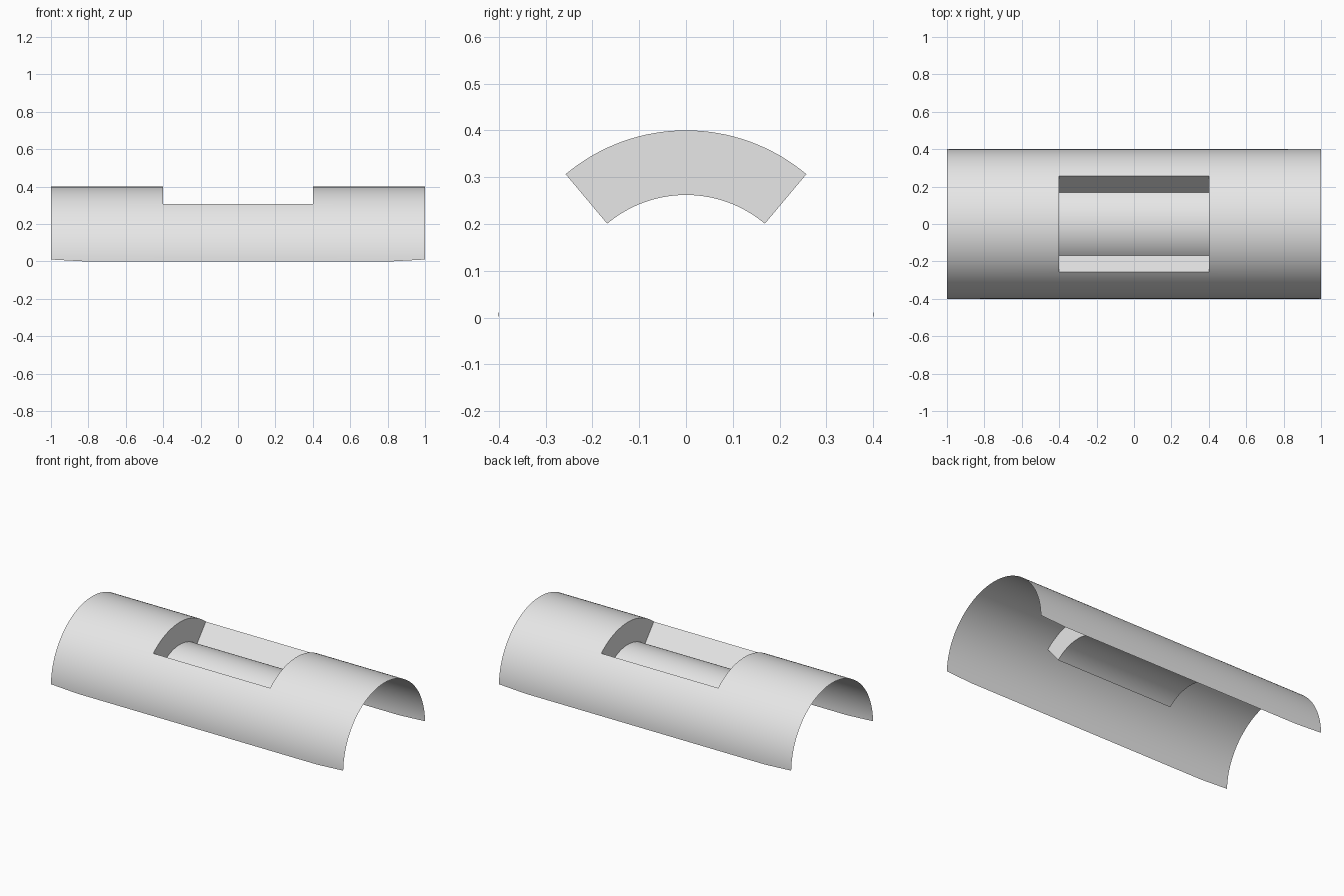
import bpy, bmesh
from math import sin, cos, radians, pi

cube = bpy.data.objects.get("Cube")
if cube:
    bpy.data.objects.remove(cube, do_unlink=True)

OUTER, INNER = 0.4, 0.262
HALF_WINDOW = radians(40)     # pocket opening each side of the crown
SEGMENTS = 72                 # 2.5 degrees per step

grey = bpy.data.materials.new("light grey")
grey.use_nodes = True
color = (0.8, 0.8, 0.8, 1)
grey.diffuse_color = color
grey.node_tree.nodes["Principled BSDF"].inputs["Base Color"].default_value = color


def arc_point(x, angle, radius):
    """Point on an arc round the x axis; angle 0 is the crown."""
    return (x, radius * sin(angle), radius * cos(angle))


def make_object(name, bm):
    mesh = bpy.data.meshes.new(name)
    bm.to_mesh(mesh)
    bm.free()
    mesh.materials.append(grey)
    obj = bpy.data.objects.new(name, mesh)
    bpy.context.collection.objects.link(obj)
    bpy.ops.object.select_all(action='DESELECT')
    obj.select_set(True)
    bpy.context.view_layer.objects.active = obj
    bpy.ops.object.shade_smooth_by_angle(angle=radians(30))


def sheet(bm, rows, keep=lambda i, j: True):
    """Skin a grid of points with quads."""
    grid = [[bm.verts.new(p) for p in row] for row in rows]
    for i in range(len(grid) - 1):
        for j in range(len(grid[0]) - 1):
            if keep(i, j):
                bm.faces.new((grid[i][j], grid[i + 1][j],
                              grid[i + 1][j + 1], grid[i][j + 1]))


# Half-round shell with an opening in the crown
stations = [-1, -0.82, -0.4, 0.4, 0.82, 1]
angles = [-pi / 2 + pi * j / SEGMENTS for j in range(SEGMENTS + 1)]
rows = [[arc_point(x, a, OUTER) for a in angles] for x in stations]
for row in (rows[0], rows[-1]):          # lower edges rise slightly at the ends
    for j in (0, -1):
        x, y, z = row[j]
        row[j] = (x, y, 0.01)


def outside_window(i, j):
    middle = (angles[j] + angles[j + 1]) / 2
    return i != 2 or abs(middle) > HALF_WINDOW


bm = bmesh.new()
sheet(bm, rows, outside_window)
bm.verts.ensure_lookup_table()
bmesh.ops.delete(bm, geom=[v for v in bm.verts if not v.link_faces], context='VERTS')
make_object("half_round_shell", bm)

# Sunken pocket: curved floor, two radial sides and two end walls
window = [a for a in angles if abs(a) < HALF_WINDOW + 0.001]
ends = (-0.4, 0.4)
bm = bmesh.new()
sheet(bm, [[arc_point(x, a, INNER) for a in window] for x in ends])
for a in (window[0], window[-1]):
    sheet(bm, [[arc_point(x, a, r) for r in (INNER, OUTER)] for x in ends])
for x in ends:
    sheet(bm, [[arc_point(x, a, r) for a in window] for r in (INNER, OUTER)])
bmesh.ops.remove_doubles(bm, verts=bm.verts, dist=0.0001)
bmesh.ops.recalc_face_normals(bm, faces=bm.faces)
# Make the floor face upward, into the opening
floor = min(bm.faces, key=lambda f: abs(f.calc_center_median().y)
            + f.calc_center_median().z + abs(f.calc_center_median().x))
if floor.normal.z < 0:
    bmesh.ops.reverse_faces(bm, faces=bm.faces)
make_object("recessed_pocket", bm)
